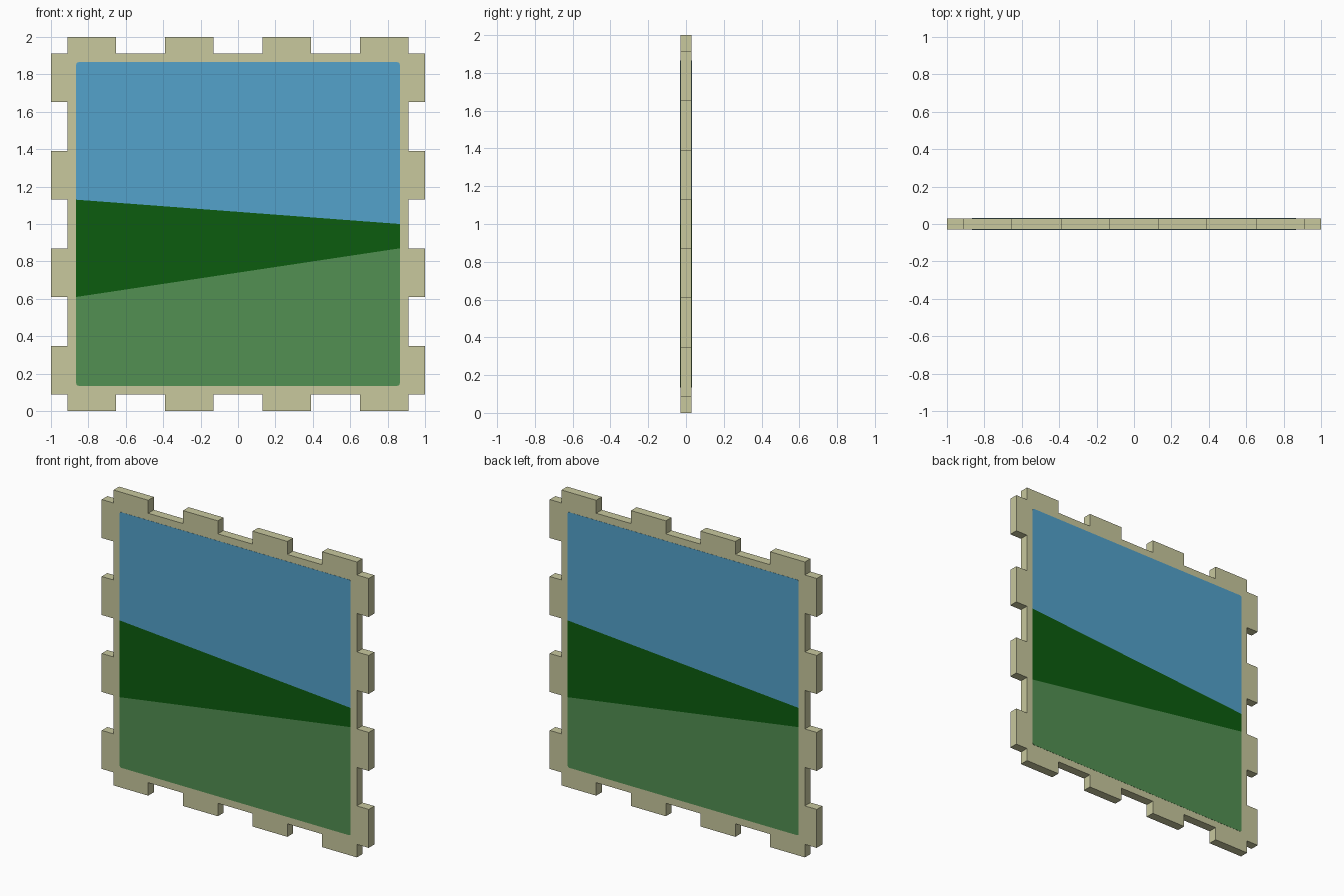
import bpy, bmesh, math
from mathutils import Matrix, Vector

if "Cube" in bpy.data.objects:
    bpy.data.objects.remove(bpy.data.objects["Cube"])

T = 0.03            # half thickness
A = 0.912           # half width of the panel without tabs
S = 2 * A / 7       # width of one tab or gap
P = 0.865           # half width of the painted field
R = 0.012           # corner radius of the painted field


def material(name, rgb):
    m = bpy.data.materials.new(name)
    lin = [((c / 255 + 0.055) / 1.055) ** 2.4 if c > 10 else c / 255 / 12.92 for c in rgb]
    m.diffuse_color = (*lin, 1)
    m.use_nodes = True
    m.node_tree.nodes["Principled BSDF"].inputs["Base Color"].default_value = m.diffuse_color
    return m


beige = material("beige", (200, 200, 158))
blue = material("sky blue", (83, 162, 203))
dark = material("dark green", (12, 92, 15))
light = material("light green", (82, 144, 82))


def slab(name, pts, y0, y1, mat, turn=0):
    """Extrude an x-z outline from y0 to y1, optionally turned about z."""
    bm = bmesh.new()
    f = bm.faces.new([bm.verts.new((x, y0, z)) for x, z in pts])
    ext = bmesh.ops.extrude_face_region(bm, geom=[f])
    verts = [v for v in ext["geom"] if isinstance(v, bmesh.types.BMVert)]
    bmesh.ops.translate(bm, verts=verts, vec=(0, y1 - y0, 0))
    bmesh.ops.rotate(bm, verts=bm.verts, matrix=Matrix.Rotation(turn, 3, 'Z'))
    bmesh.ops.recalc_face_normals(bm, faces=bm.faces)
    me = bpy.data.meshes.new(name)
    bm.to_mesh(me)
    bm.free()
    me.materials.append(mat)
    ob = bpy.data.objects.new(name, me)
    bpy.context.collection.objects.link(ob)
    return ob


# Panel outline: one toothed side repeated four times
side = [(-A, -A)]
for i in range(0, 7, 2):
    x0, x1 = -A + i * S, -A + (i + 1) * S
    if i:
        side.append((x0, -A))
    side += [(x0, -1), (x1, -1)]
    if i < 6:
        side.append((x1, -A))
outline = []
for k in range(4):
    rot = Matrix.Rotation(k * math.pi / 2, 2)
    for p in side:
        q = rot @ Vector(p)
        outline.append((q.x, q.y + 1))
slab("panel", outline, -T, T, beige)


def corner(sx, sz):
    """Small rounded corner of the painted field, anticlockwise."""
    start = math.atan2(sz, sx) - math.pi / 4
    cx, cz = sx * (P - R), 1 + sz * (P - R)
    return [(cx + R * math.cos(start + j * math.pi / 6),
             cz + R * math.sin(start + j * math.pi / 6)) for j in range(4)]


# Painted landscape, the same picture on both faces
low_l, low_r, high_l, high_r = 0.61, 0.87, 1.13, 1.0
fields = [
    ("meadow", corner(-1, -1) + corner(1, -1) + [(P, low_r), (-P, low_l)], light),
    ("hill", [(-P, low_l), (P, low_r), (P, high_r), (-P, high_l)], dark),
    ("sky", [(-P, high_l), (P, high_r)] + corner(1, 1) + corner(-1, 1), blue),
]
for face, turn in (("front", 0), ("back", math.pi)):
    for name, pts, mat in fields:
        slab(f"{face}_{name}", pts, -T - 0.001, -T + 0.002, mat, turn)
